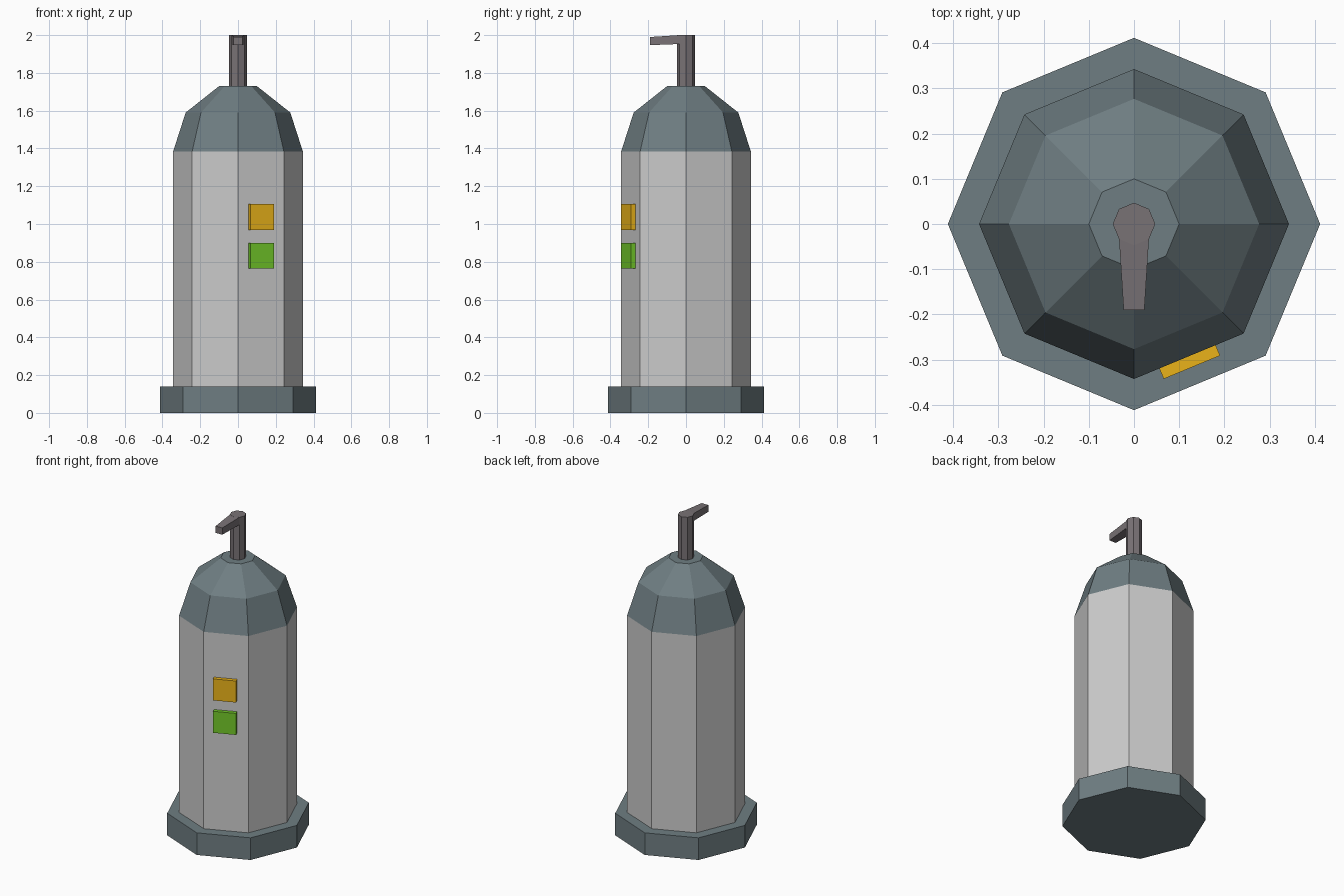
import bpy, bmesh
from math import cos, sin, pi, radians
from mathutils import Matrix, Vector

if "Cube" in bpy.data.objects:
    bpy.data.objects.remove(bpy.data.objects["Cube"])

SIDES = 8


def material(name, rgb):
    m = bpy.data.materials.new(name)
    m.diffuse_color = (*rgb, 1)
    m.use_nodes = True
    m.node_tree.nodes["Principled BSDF"].inputs["Base Color"].default_value = m.diffuse_color
    return m


def finish(name, bm, mat=None):
    bmesh.ops.recalc_face_normals(bm, faces=bm.faces)
    me = bpy.data.meshes.new(name)
    bm.to_mesh(me)
    bm.free()
    ob = bpy.data.objects.new(name, me)
    bpy.context.collection.objects.link(ob)
    if mat:
        me.materials.append(mat)
    return ob


def loft(bm, rings):
    """Skin a list of equally sized point rings and cap both ends."""
    loops = [[bm.verts.new(p) for p in ring] for ring in rings]
    for a, b in zip(loops, loops[1:]):
        n = len(a)
        for i in range(n):
            bm.faces.new((a[i], a[(i + 1) % n], b[(i + 1) % n], b[i]))
    bm.faces.new(loops[0])
    bm.faces.new(loops[-1])


def octagon(r, z):
    return [(r * cos(2 * pi * i / SIDES), r * sin(2 * pi * i / SIDES), z)
            for i in range(SIDES)]


def turned(name, profile, mat=None):
    bm = bmesh.new()
    loft(bm, [octagon(r, z) for r, z in profile])
    return finish(name, bm, mat)


slate = material("slate", (0.158, 0.207, 0.224))
dark = material("dark_grey", (0.19, 0.168, 0.178))
amber = material("amber", (0.82, 0.45, 0.01))
green = material("green", (0.167, 0.566, 0.022))

# Tank: base plinth, cylinder, domed cap, valve stem
turned("base", [(0.412, 0), (0.412, 0.14)], slate)
turned("tank_body", [(0.343, 0.14), (0.343, 1.385)])
turned("domed_cap", [(0.343, 1.385), (0.277, 1.59), (0.10, 1.73)], slate)
turned("valve_stem", [(0.047, 1.72), (0.047, 2.0)], dark)

# Tapered spout reaching forward from the stem
bm = bmesh.new()
loft(bm, [[(-w, y, lo), (w, y, lo), (w, y, hi), (-w, y, hi)]
          for y, w, lo, hi in ((-0.033, 0.033, 1.953, 2.0),
                               (-0.19, 0.023, 1.947, 1.99))])
finish("spout", bm, dark)

# Square indicator lights on the front right facet
turn = Matrix.Rotation(radians(22.5), 4, 'Z')
for name, z, mat in (("upper_light", 1.037, amber), ("lower_light", 0.832, green)):
    bm = bmesh.new()
    bmesh.ops.create_cube(bm, size=1)
    bmesh.ops.scale(bm, vec=Vector((0.135, 0.027, 0.136)), verts=bm.verts)
    bmesh.ops.translate(bm, vec=Vector((-0.003, -0.3285, z)), verts=bm.verts)
    bmesh.ops.transform(bm, matrix=turn, verts=bm.verts)
    finish(name, bm, mat)
